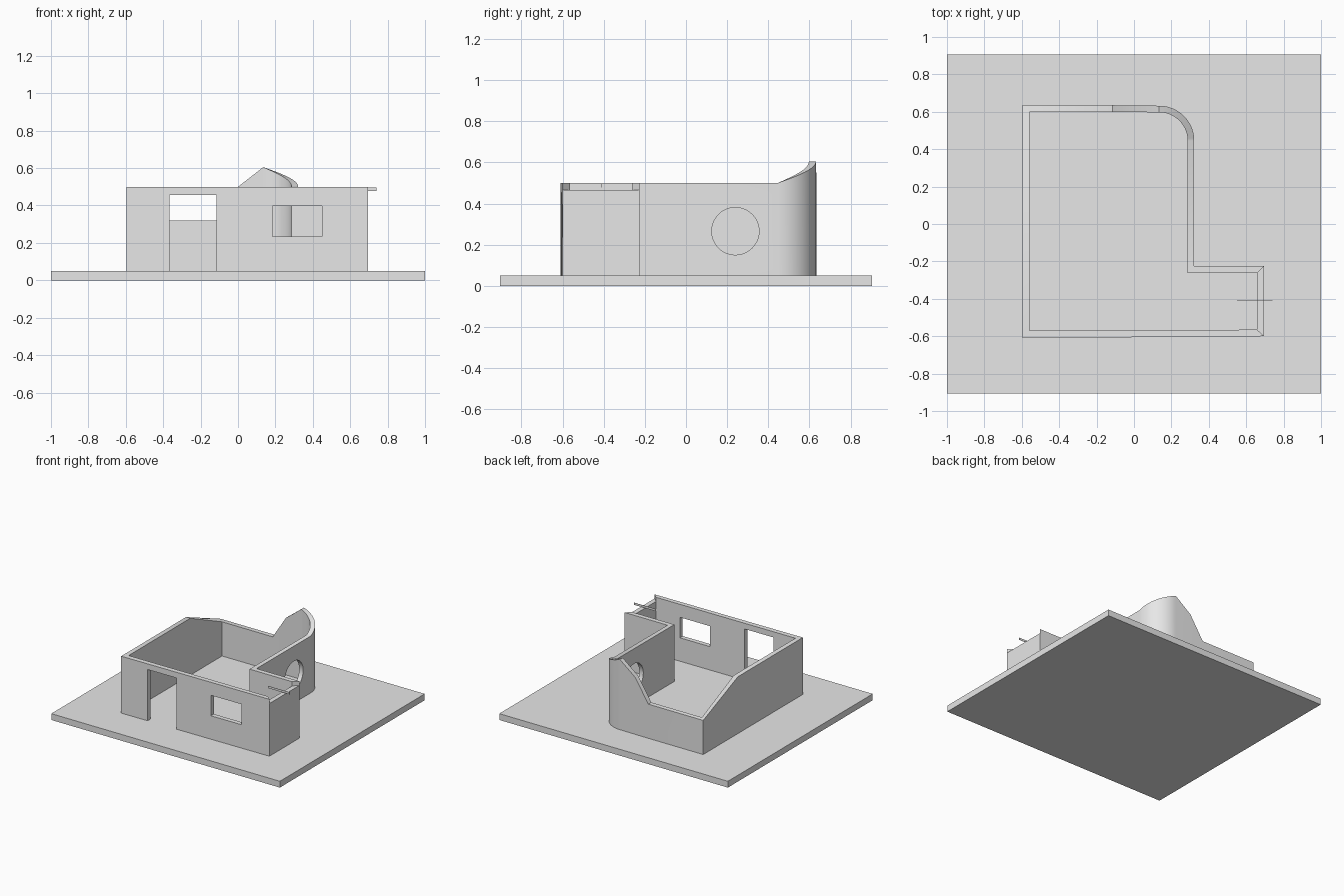
import bpy, bmesh
from math import cos, sin, pi
from mathutils import Matrix

if "Cube" in bpy.data.objects:
    bpy.data.objects.remove(bpy.data.objects["Cube"], do_unlink=True)

grey = bpy.data.materials.new("plaster grey")
grey.use_nodes = True
grey.diffuse_color = (0.8, 0.8, 0.8, 1)
grey.node_tree.nodes["Principled BSDF"].inputs["Base Color"].default_value = (0.8, 0.8, 0.8, 1)


def finish(name, bm):
    bmesh.ops.recalc_face_normals(bm, faces=bm.faces)
    mesh = bpy.data.meshes.new(name)
    bm.to_mesh(mesh)
    bm.free()
    mesh.materials.append(grey)
    obj = bpy.data.objects.new(name, mesh)
    bpy.context.collection.objects.link(obj)
    return obj


def box(name, x, y, z):
    bm = bmesh.new()
    bmesh.ops.create_cube(bm, size=1)
    for v in bm.verts:
        for i, (lo, hi) in enumerate((x, y, z)):
            v.co[i] = lo if v.co[i] < 0 else hi
    return finish(name, bm)


def prism(name, outline, z0, z1):
    bm = bmesh.new()
    face = bm.faces.new([bm.verts.new((x, y, z0)) for x, y in outline])
    top = bmesh.ops.extrude_face_region(bm, geom=[face])["geom"]
    for v in top:
        if isinstance(v, bmesh.types.BMVert):
            v.co.z = z1
    return finish(name, bm)


FLOOR, TOP, LOW, PEAK = 0.05, 0.5, 0.32, 0.605

# Ground slab
box("ground_slab", (-1, 1), (-0.905, 0.905), (0, FLOOR))

# Wall stations: outer x, outer y, inner x, inner y, top height
stations = [
    (-0.595, -0.61, -0.558, -0.57, TOP),
    (0.695, -0.6, 0.658, -0.565, TOP),
    (0.695, -0.225, 0.658, -0.262, TOP),
    (0.32, -0.225, 0.285, -0.262, TOP),
]
# Rounded corner climbing to the peak
cx, cy, r_out, r_in, steps = 0.135, 0.445, 0.187, 0.152, 20
for i in range(steps + 1):
    a = pi / 2 * i / steps
    c, s = cos(a), sin(a)
    stations.append((cx + r_out * c, cy + r_out * s, cx + r_in * c, cy + r_in * s,
                     TOP + (PEAK - TOP) * i / steps))
# Back wall falling to the low corner, left wall rising again
stations += [
    (0.0, 0.634, 0.0, 0.598, TOP),
    (-0.115, 0.635, -0.115, 0.598, LOW),
    (-0.595, 0.635, -0.558, 0.598, LOW),
    (-0.595, 0.2, -0.558, 0.2, TOP),
]

bm = bmesh.new()
rings = []
for ox, oy, ix, iy, z in stations:
    rings.append([bm.verts.new(p) for p in
                  ((ox, oy, FLOOR), (ox, oy, z), (ix, iy, z), (ix, iy, FLOOR))])
for a, b in zip(rings, rings[1:] + rings[:1]):
    for k in range(4):
        n = (k + 1) % 4
        bm.faces.new((a[k], b[k], b[n], a[n]))
walls = finish("house_walls", bm)

# Openings: door, front window, round window, lowered end wall
bm = bmesh.new()
bmesh.ops.create_cone(bm, cap_ends=True, segments=48, radius1=0.115, radius2=0.115, depth=0.2,
                      matrix=Matrix.Translation((0.3, 0.24, 0.266)) @ Matrix.Rotation(pi / 2, 4, "Y"))
cutters = [
    box("door_cutter", (-0.365, -0.115), (-0.7, -0.5), (0.04, 0.455)),
    box("window_cutter", (0.185, 0.45), (-0.7, -0.5), (0.235, 0.397)),
    finish("round_window_cutter", bm),
    prism("end_wall_cutter", [(0.638, -0.546), (0.715, -0.619), (0.715, -0.205), (0.638, -0.282)],
          0.467, 0.55),
]
bpy.context.view_layer.objects.active = walls
for cutter in cutters:
    cutter.hide_render = True
    mod = walls.modifiers.new(cutter.name, "BOOLEAN")
    mod.operation, mod.solver, mod.object = "DIFFERENCE", "EXACT", cutter
    bpy.ops.object.modifier_apply(modifier=mod.name)
    bpy.data.objects.remove(cutter, do_unlink=True)

# Thin water spout over the end wall
box("water_spout", (0.55, 0.74), (-0.411, -0.409), (0.478, 0.495))

# Smooth the rounded parts, keep corners crisp
bpy.ops.object.select_all(action="DESELECT")
walls.select_set(True)
bpy.context.view_layer.objects.active = walls
bpy.ops.object.shade_smooth_by_angle(angle=pi / 6)
